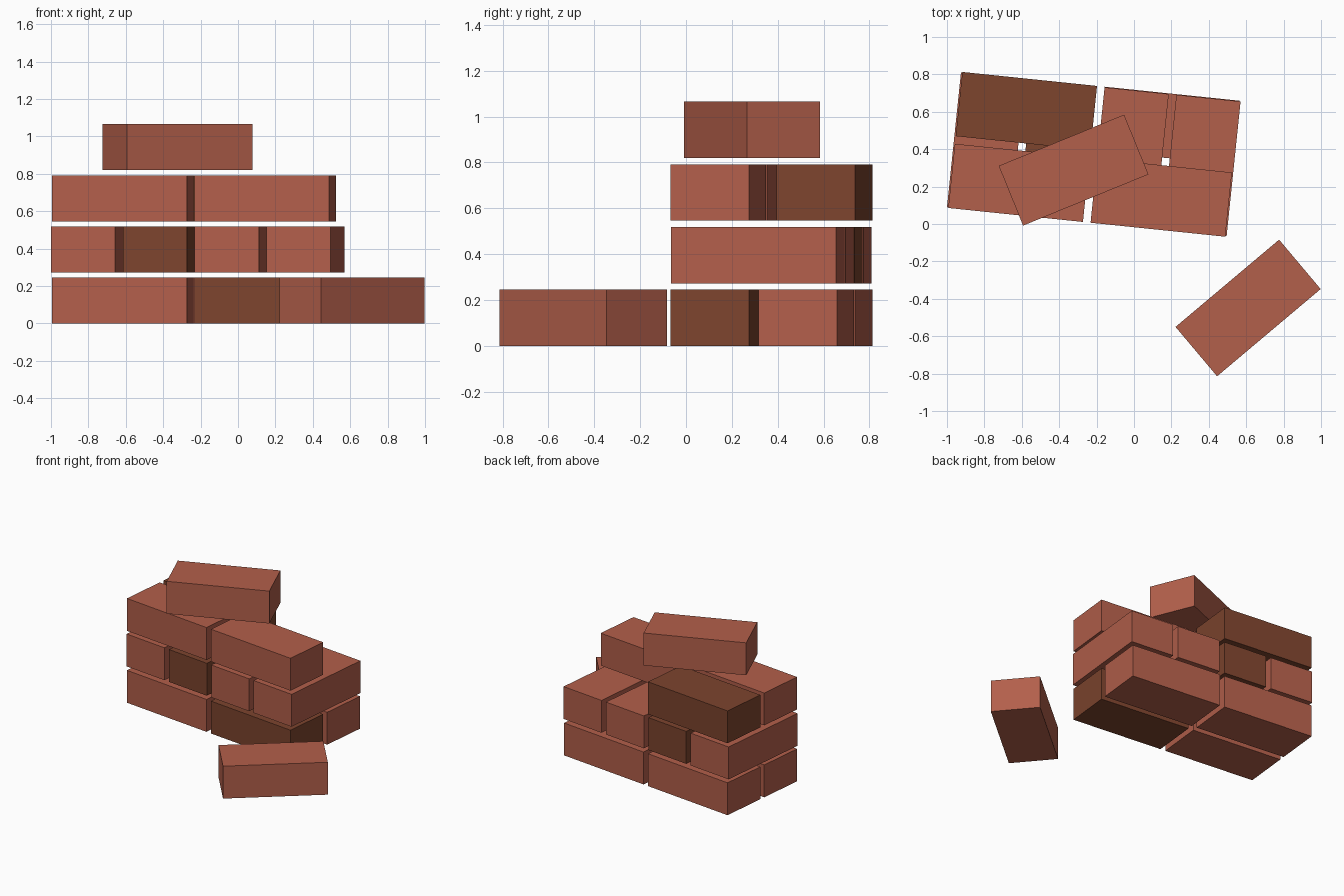
import bpy
import math
from mathutils import Matrix, Vector

cube = bpy.data.objects.get("Cube")
if cube:
    bpy.data.objects.remove(cube, do_unlink=True)

LENGTH, WIDTH, HEIGHT = 0.724, 0.345, 0.246
GAP, COURSE = 0.041, 0.273
STACK_CENTRE = Vector((-0.215, 0.3725, 0))
STACK_TURN = -5.92


def material(name, colour):
    mat = bpy.data.materials.new(name)
    mat.use_nodes = True
    mat.diffuse_color = (*colour, 1)
    bsdf = mat.node_tree.nodes["Principled BSDF"]
    bsdf.inputs["Base Color"].default_value = (*colour, 1)
    bsdf.inputs["Roughness"].default_value = 0.9
    return mat


red = material("red clay", (0.45, 0.115, 0.07))
brown = material("dark brown clay", (0.205, 0.058, 0.027))


def brick(name, x, y, course, turn, mat=red):
    """One plain brick, its long side along x before turning."""
    bpy.ops.mesh.primitive_cube_add(size=1)
    obj = bpy.context.object
    obj.name = obj.data.name = name
    obj.data.transform(Matrix.Diagonal((LENGTH, WIDTH, HEIGHT, 1)))
    obj.location = (x, y, course * COURSE + HEIGHT / 2)
    obj.rotation_euler.z = math.radians(turn)
    obj.data.materials.append(mat)


def stacked(name, u, v, course, turn=0, mat=red):
    """A brick placed in the turned frame of the stack."""
    spot = STACK_CENTRE + Matrix.Rotation(math.radians(STACK_TURN), 3, "Z") @ Vector((u, v, 0))
    brick(name, spot.x, spot.y, course, STACK_TURN + turn, mat)


# Bottom and third courses: bricks lying lengthwise, two by two
dark_spots = {("bottom", "front", "left"), ("third", "back", "left_far")}
for course, level in ((0, "bottom"), (2, "third")):
    for row, v in (("front", -1), ("back", 1)):
        for side, u in (("right", -1), ("left", 1)):
            if (level, row, side) == ("third", "back", "left"):
                continue  # this place in the third course is empty
            dark = (level, row, side) in {("bottom", "front", "left"),
                                          ("third", "back", "right")}
            stacked(f"{level}_{row}_{side}_brick", u * (LENGTH + GAP) / 2,
                    v * (WIDTH + GAP) / 2, course, 0, brown if dark else red)

# Second course: four bricks lying crosswise
for i in range(4):
    stacked(f"second_course_brick_{i + 1}", (i - 1.5) * (WIDTH + GAP), 0, 1, 90,
            brown if i == 1 else red)

# Loose bricks: one laid askew on top, one on the ground
brick("top_brick", -0.323, 0.288, 3, 22.2)
brick("loose_ground_brick", 0.61, -0.449, 0, 40.1)
